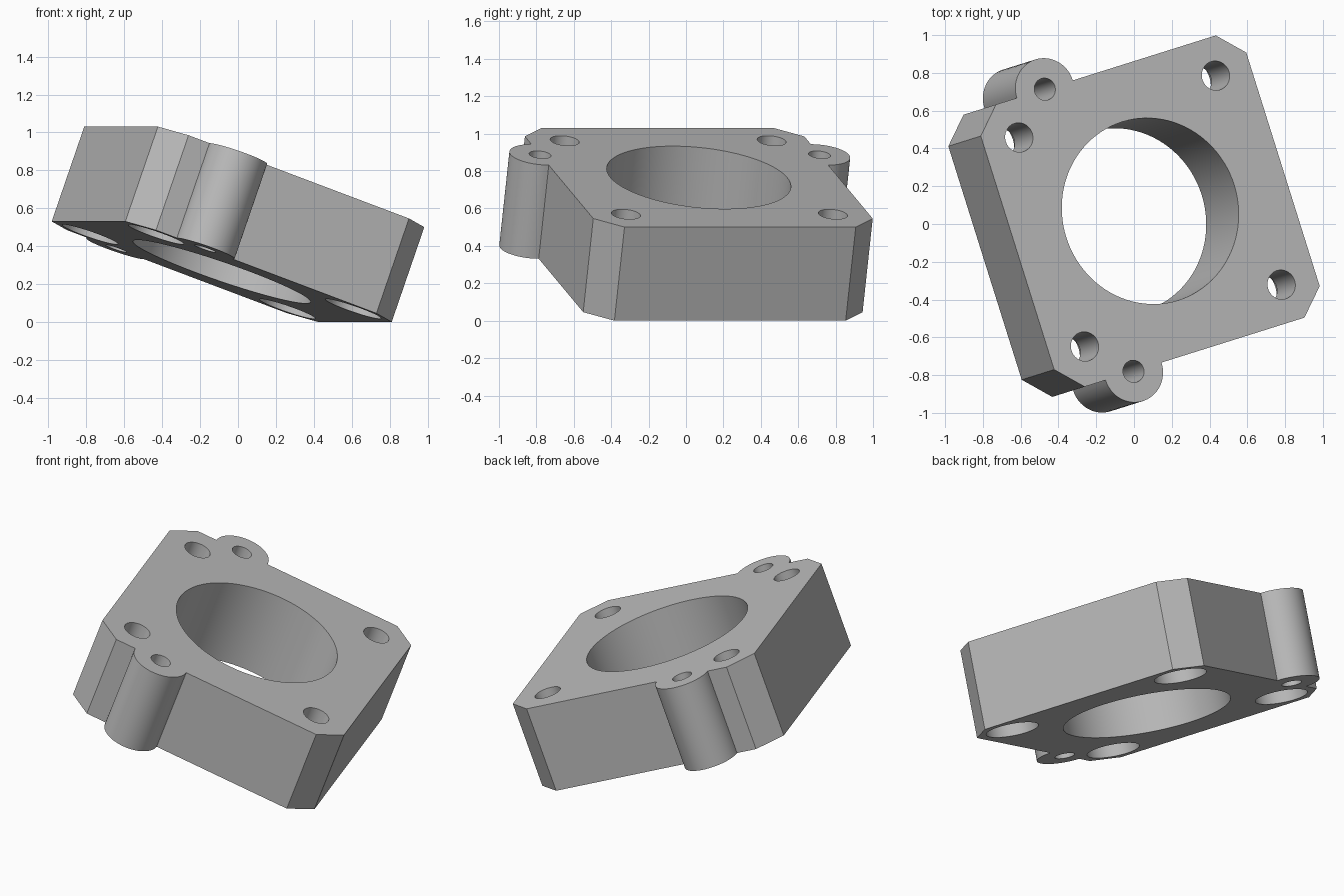
import bpy, bmesh, math
from mathutils import Matrix, Vector

cube = bpy.data.objects.get("Cube")
if cube:
    bpy.data.objects.remove(cube, do_unlink=True)

HALF, CHAMFER, THICK = 0.783, 0.135, 0.532
EAR_X, EAR_R = -0.36, 0.165
BOLT = 0.58

grey = bpy.data.materials.new("machined grey")
grey.use_nodes = True
colour = (0.5, 0.5, 0.5, 1)
grey.diffuse_color = colour
grey.node_tree.nodes["Principled BSDF"].inputs["Base Color"].default_value = colour


def prism(name, outline, low, high):
    """Extrude a closed outline between two heights."""
    bm = bmesh.new()
    face = bm.faces.new([bm.verts.new((x, y, low)) for x, y in outline])
    new = bmesh.ops.extrude_face_region(bm, geom=[face])["geom"]
    bmesh.ops.translate(bm, vec=(0, 0, high - low),
                        verts=[v for v in new if isinstance(v, bmesh.types.BMVert)])
    bmesh.ops.recalc_face_normals(bm, faces=bm.faces)
    mesh = bpy.data.meshes.new(name)
    bm.to_mesh(mesh)
    bm.free()
    mesh.materials.append(grey)
    obj = bpy.data.objects.new(name, mesh)
    bpy.context.collection.objects.link(obj)
    return obj


def arc(cx, cy, r, start, sweep, n):
    return [(cx + r * math.cos(start + sweep * i / n),
             cy + r * math.sin(start + sweep * i / n)) for i in range(n + 1)]


# Chamfered square outline with a rounded ear on two opposite sides
half = [(HALF, HALF - CHAMFER), (HALF - CHAMFER, HALF)]
half += arc(EAR_X, HALF, EAR_R, 0, math.pi, 32)
half += [(CHAMFER - HALF, HALF), (-HALF, HALF - CHAMFER)]
outline = half + [(x, -y) for x, y in reversed(half)]
block = prism("mounting_block", outline, -THICK / 2, THICK / 2)


def drill(x, y, r, low=-1, high=1, n=48):
    """Cut a round hole through the block."""
    cutter = prism("cutter", arc(x, y, r, 0, math.tau, n)[:-1], low, high)
    cutter.hide_render = True
    mod = block.modifiers.new("hole", "BOOLEAN")
    mod.operation, mod.solver, mod.object = "DIFFERENCE", "EXACT", cutter
    bpy.context.view_layer.objects.active = block
    bpy.ops.object.modifier_apply(modifier=mod.name)
    bpy.data.objects.remove(cutter, do_unlink=True)


# Central bore, ear holes, and bolt holes counterbored from below
drill(0, 0, 0.495, n=96)
for side in (-1, 1):
    drill(EAR_X, side * HALF, 0.059)
    for end in (-1, 1):
        drill(end * BOLT, side * BOLT, 0.078)
        drill(end * BOLT, side * BOLT, 0.155, high=THICK / 2 - 0.3)

# Smooth the round walls, then tilt the block so it rests on one edge
bpy.ops.object.select_all(action="DESELECT")
block.select_set(True)
bpy.ops.object.shade_smooth_by_angle(angle=math.radians(30))
tilt = Matrix.Rotation(math.radians(17.45), 4, "Z") @ Matrix.Rotation(math.radians(19.8), 4, "Y")
block.data.transform(tilt)
lows = [min(v.co[i] for v in block.data.vertices) for i in range(3)]
highs = [max(v.co[i] for v in block.data.vertices) for i in range(3)]
block.data.transform(Matrix.Translation(Vector((
    -(lows[0] + highs[0]) / 2, -(lows[1] + highs[1]) / 2, -lows[2]))))
